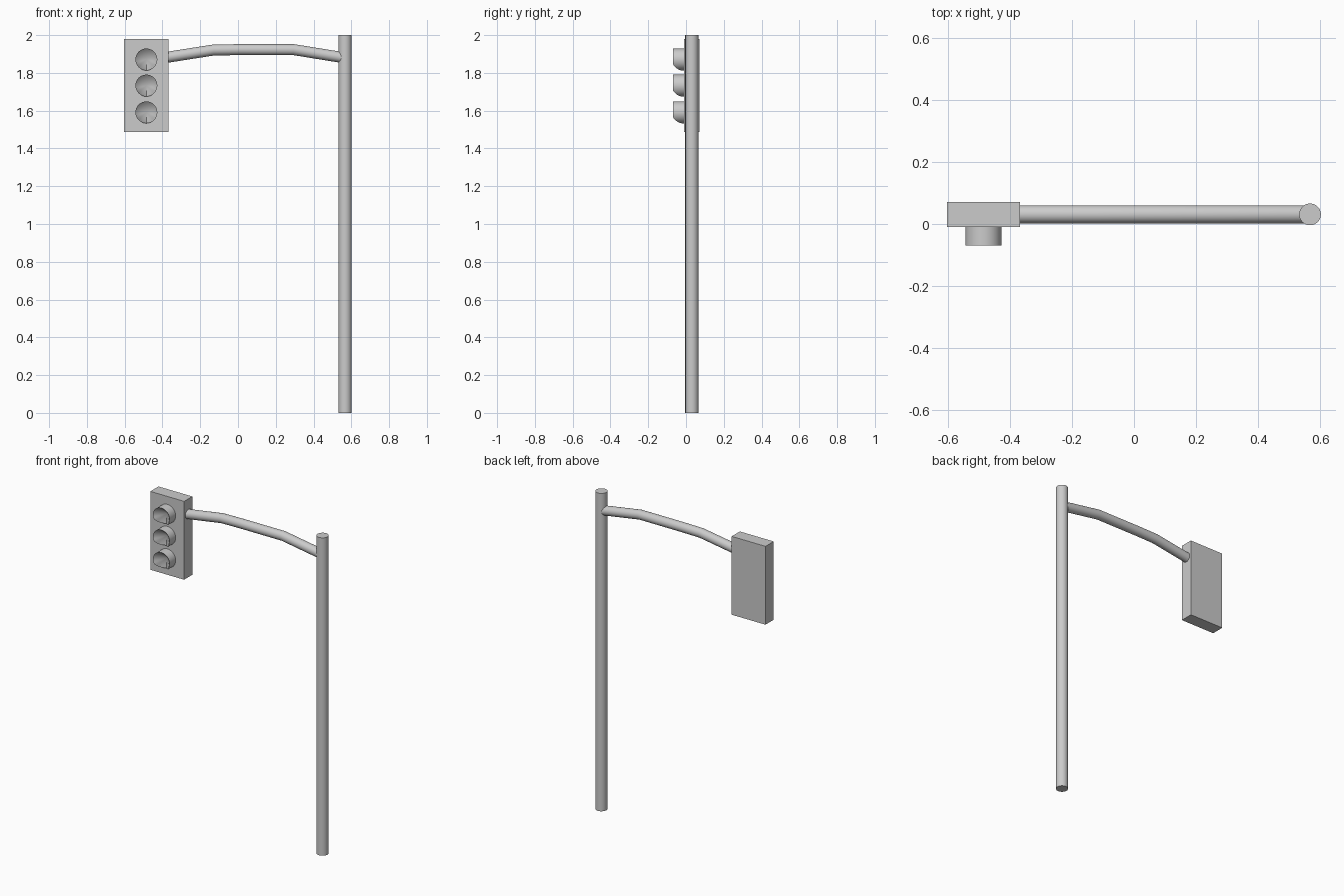
import bpy, bmesh, math
from mathutils import Vector

if "Cube" in bpy.data.objects:
    bpy.data.objects.remove(bpy.data.objects["Cube"])

X_LIGHT, Y_MID = -0.485, 0.031


def finish(name, bm, smooth=True):
    bmesh.ops.recalc_face_normals(bm, faces=bm.faces[:])
    me = bpy.data.meshes.new(name)
    bm.to_mesh(me)
    bm.free()
    ob = bpy.data.objects.new(name, me)
    bpy.context.collection.objects.link(ob)
    if smooth:
        bpy.ops.object.select_all(action='DESELECT')
        bpy.context.view_layer.objects.active = ob
        ob.select_set(True)
        bpy.ops.object.shade_smooth_by_angle(angle=math.radians(40))
    return ob


def bridge(bm, a, b):
    n = len(a)
    for i in range(n):
        j = (i + 1) % n
        bm.faces.new((a[i], a[j], b[j], b[i]))


# upright pole
bm = bmesh.new()
bmesh.ops.create_cone(bm, cap_ends=True, segments=32, radius1=0.035, radius2=0.035, depth=2)
bmesh.ops.translate(bm, verts=bm.verts[:], vec=(0.567, Y_MID, 1))
finish("pole", bm)

# signal housing
bm = bmesh.new()
bmesh.ops.create_cube(bm, size=1)
bmesh.ops.scale(bm, verts=bm.verts[:], vec=(0.235, 0.081, 0.493))
bmesh.ops.translate(bm, verts=bm.verts[:], vec=(-0.4855, Y_MID - 0.0005, 1.7325))
finish("signal_housing", bm, False)

# bent arm: a round section swept along a few points
path = [(-0.385, 1.881), (-0.13, 1.921), (0.0, 1.923), (0.295, 1.923), (0.555, 1.881)]
bm = bmesh.new()
rings = []
for i, (x, z) in enumerate(path):
    x0, z0 = path[max(i - 1, 0)]
    x1, z1 = path[min(i + 1, len(path) - 1)]
    t = Vector((x1 - x0, 0, z1 - z0)).normalized()
    up = Vector((-t.z, 0, t.x))
    ring = []
    for k in range(24):
        a = math.tau * k / 24
        p = Vector((x, Y_MID, z)) + 0.029 * (up * math.cos(a) + Vector((0, 1, 0)) * math.sin(a))
        ring.append(bm.verts.new(p))
    rings.append(ring)
for a, b in zip(rings, rings[1:]):
    bridge(bm, a, b)
bm.faces.new(rings[0])
bm.faces.new(rings[-1])
finish("arm", bm)

# lamps: hood cut back at the bottom, with a funnel-shaped inside
N, R = 32, 0.058
for name, z in (("top", 1.871), ("middle", 1.733), ("bottom", 1.591)):
    bm = bmesh.new()
    base, rim = [], []
    for k in range(N):
        a = math.tau * k / N
        from_bottom = math.degrees(min(a, math.tau - a))
        reach = min(0.07, 0.02 + 0.05 * from_bottom / 62)
        px, pz = X_LIGHT + R * math.sin(a), z - R * math.cos(a)
        base.append(bm.verts.new((px, -0.008, pz)))
        rim.append(bm.verts.new((px, -reach, pz)))
    bridge(bm, base, rim)
    bm.faces.new(base)
    apex = bm.verts.new((X_LIGHT, -0.012, z))
    for k in range(N):
        bm.faces.new((rim[k], rim[(k + 1) % N], apex))
    finish(name + "_lamp_hood", bm)
